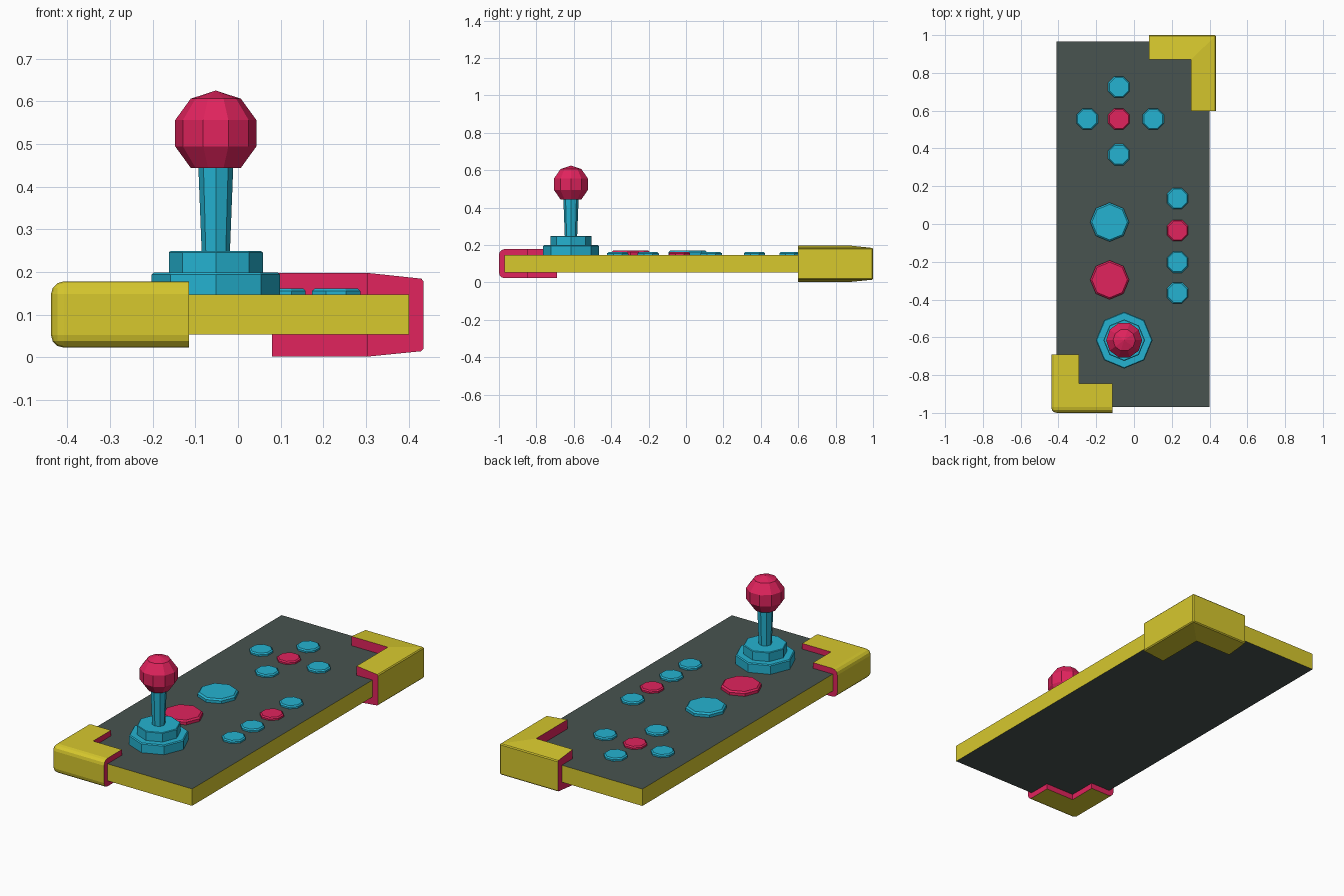
import bpy, bmesh, math
from mathutils import Vector

if "Cube" in bpy.data.objects:
    bpy.data.objects.remove(bpy.data.objects["Cube"])


def material(name, rgb):
    m = bpy.data.materials.new(name)
    m.diffuse_color = (*rgb, 1)
    m.use_nodes = True
    m.node_tree.nodes["Principled BSDF"].inputs["Base Color"].default_value = m.diffuse_color
    return m


GREY = material("dark grey", (0.065, 0.088, 0.080))
YELLOW = material("yellow", (0.68, 0.58, 0.027))
PINK = material("pink", (0.75, 0.017, 0.11))
CYAN = material("cyan", (0.018, 0.45, 0.64))


def finish(bm, name, mats):
    bmesh.ops.recalc_face_normals(bm, faces=bm.faces)
    me = bpy.data.meshes.new(name)
    bm.to_mesh(me)
    bm.free()
    for m in mats:
        me.materials.append(m)
    ob = bpy.data.objects.new(name, me)
    bpy.context.collection.objects.link(ob)
    return ob


def lathe(name, mat, x, y, profile, sides=8, turn=0.0):
    """Low-poly turned part from (radius, z) pairs, capped at both ends."""
    bm = bmesh.new()
    rings = []
    for r, z in profile:
        rings.append([bm.verts.new((x + r * math.cos(turn + i * math.tau / sides),
                                    y + r * math.sin(turn + i * math.tau / sides), z))
                      for i in range(sides)])
    for a, b in zip(rings, rings[1:]):
        for i in range(sides):
            j = (i + 1) % sides
            bm.faces.new((a[i], a[j], b[j], b[i]))
    bm.faces.new(rings[0])
    bm.faces.new(rings[-1])
    bmesh.ops.remove_doubles(bm, verts=bm.verts, dist=0.0002)
    return finish(bm, name, [mat])


def corner_guard(name, outer, inner, end, z_outer, z_inner, bevel, segments):
    """L-shaped guard; the faces looking in to the board are pink."""
    (ox, oy), (ix, iy), (ex, ey) = outer, inner, end
    plan = [(ox, oy), (ex, oy), (ex, iy), (ix, iy), (ix, ey), (ox, ey)]
    bm = bmesh.new()
    low, high = [], []
    for k, (x, y) in enumerate(plan):
        z = z_outer if k in (0, 1, 5) else z_inner
        low.append(bm.verts.new((x, y, z[0])))
        high.append(bm.verts.new((x, y, z[1])))
    for level in (low, high):
        for quad in ((0, 1, 2, 3), (0, 3, 4, 5)):
            bm.faces.new([level[q] for q in quad])
    for k in range(6):
        j = (k + 1) % 6
        bm.faces.new((low[k], low[j], high[j], high[k]))
    bmesh.ops.recalc_face_normals(bm, faces=bm.faces)
    edges = [bm.edges.get((lv[0], lv[k])) for lv in (low, high) for k in (1, 5)]
    edges.append(bm.edges.get((low[0], high[0])))
    bmesh.ops.bevel(bm, geom=edges, offset=bevel, segments=segments,
                    profile=0.5, affect='EDGES')
    bmesh.ops.recalc_face_normals(bm, faces=bm.faces)
    bm.normal_update()
    s = math.copysign(1, ox)
    for f in bm.faces:
        f.material_index = int(max(-s * f.normal.x, -s * f.normal.y) > 0.9)
    return finish(bm, name, [YELLOW, PINK])


# Board: grey top and bottom, yellow rim
bm = bmesh.new()
bmesh.ops.create_cube(bm, size=1)
lo, hi = Vector((-0.41, -0.97, 0.054)), Vector((0.40, 0.965, 0.147))
for v in bm.verts:
    v.co = Vector([lo[i] if v.co[i] < 0 else hi[i] for i in range(3)])
bm.normal_update()
for f in bm.faces:
    f.material_index = 0 if abs(f.normal.z) > 0.5 else 1
finish(bm, "board", [GREY, YELLOW])

# Corner guards
corner_guard("back_corner_guard", (0.434, 1.0), (0.303, 0.87), (0.08, 0.598),
             (0.015, 0.184), (0.002, 0.198), 0.005, 1)
corner_guard("front_corner_guard", (-0.438, -1.0), (-0.29, -0.845), (-0.115, -0.69),
             (0.023, 0.178), (0.023, 0.178), 0.03, 3)

# Small buttons: a cross at the back and a column on the right
small = [(-0.08, 0.725, CYAN), (-0.248, 0.556, CYAN), (-0.08, 0.556, PINK),
         (0.102, 0.556, CYAN), (-0.08, 0.367, CYAN), (0.23, 0.135, CYAN),
         (0.23, -0.034, PINK), (0.23, -0.202, CYAN), (0.23, -0.365, CYAN)]
for n, (x, y, m) in enumerate(small):
    lathe(f"small_button_{n + 1}", m, x, y,
          [(0.061, 0.14), (0.061, 0.156), (0.054, 0.162)], turn=math.pi / 8)

# Large buttons
for n, (y, m) in enumerate([(0.01, CYAN), (-0.296, PINK)]):
    lathe(f"large_button_{n + 1}", m, -0.129, y,
          [(0.103, 0.14), (0.103, 0.162), (0.094, 0.170)])

# Joystick: stepped base, flared stick and faceted ball
JX, JY = -0.052, -0.615
lathe("joystick_base", CYAN, JX, JY,
      [(0.15, 0.14), (0.15, 0.194), (0.145, 0.199), (0.11, 0.199),
       (0.11, 0.246), (0.106, 0.249)])
lathe("joystick_stick", CYAN, JX, JY, [(0.033, 0.245), (0.041, 0.45)])
ball = [(0.1 * math.sin(k * math.pi / 5), 0.525 - 0.1 * math.cos(k * math.pi / 5))
        for k in range(1, 6)]
lathe("joystick_ball", PINK, JX, JY, ball, sides=10)
